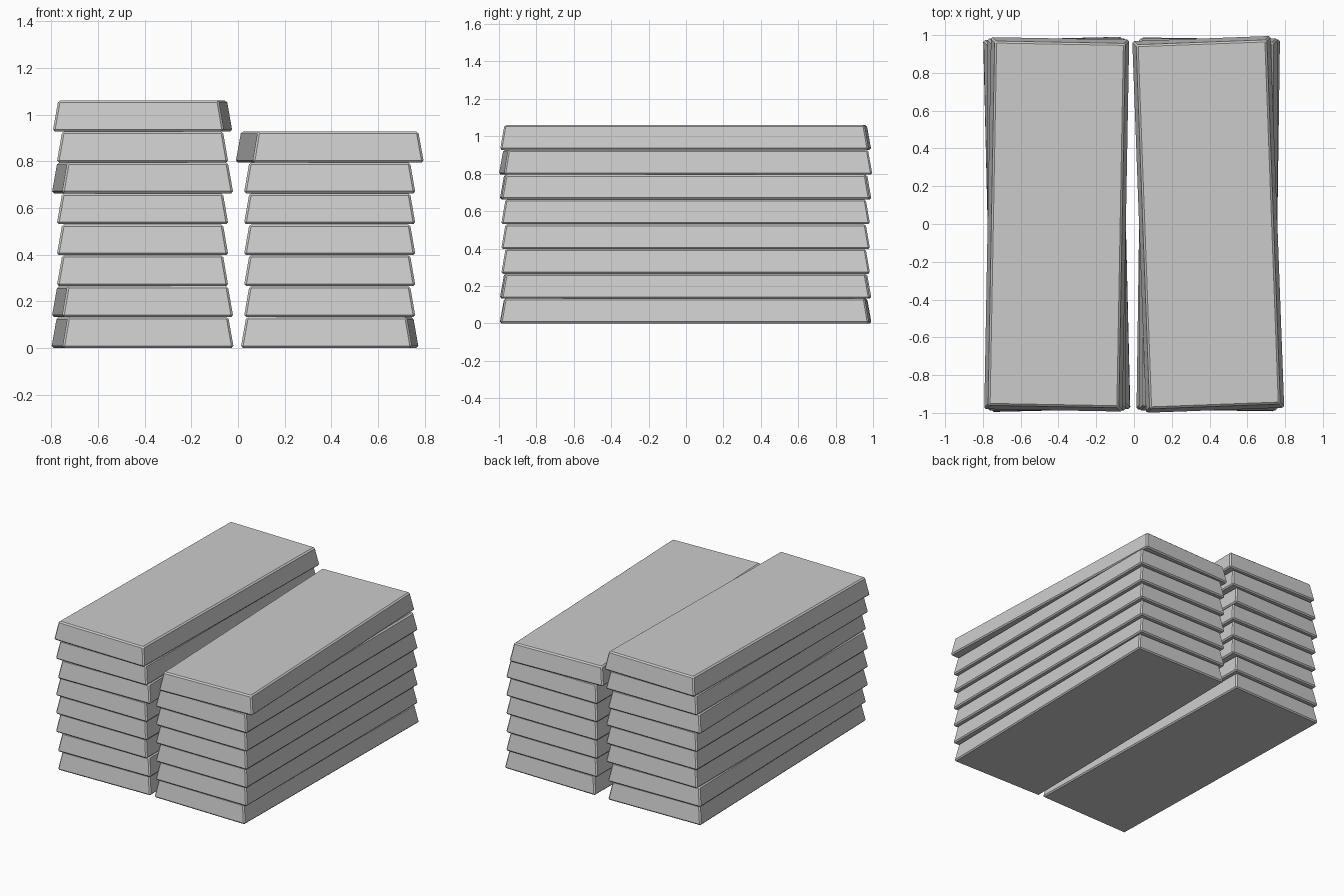
import bpy, bmesh
from mathutils import Matrix

if "Cube" in bpy.data.objects:
    bpy.data.objects.remove(bpy.data.objects["Cube"])

W, L, H = 0.735, 1.972, 0.1325   # bottom width, length, height of one ingot
INSET = 0.023                    # taper of each side towards the top
BEVEL = 0.009


def ingot(name, x, y, z, turn):
    bm = bmesh.new()
    bmesh.ops.create_cube(bm, size=1.0)
    for v in bm.verts:
        inset = INSET if v.co.z > 0 else 0.0
        v.co.x *= W - 2 * inset
        v.co.y *= L - 2 * inset
        v.co.z = (v.co.z + 0.5) * H
    bmesh.ops.bevel(bm, geom=bm.edges[:], offset=BEVEL, segments=1,
                    affect='EDGES', profile=0.5)
    bmesh.ops.recalc_face_normals(bm, faces=bm.faces[:])
    mesh = bpy.data.meshes.new(name)
    bm.to_mesh(mesh)
    bm.free()
    obj = bpy.data.objects.new(name, mesh)
    obj.matrix_world = Matrix.Translation((x, y, z)) @ Matrix.Rotation(turn, 4, 'Z')
    bpy.context.collection.objects.link(obj)


# Two stacks: centre x and the slight turn of each layer, bottom to top
stacks = {
    "left_ingot": (-0.409, [0.024, 0.022, 0, 0, 0, 0.022, 0, -0.018]),
    "right_ingot": (0.393, [-0.014, 0, 0, 0, 0, 0, 0.037]),
}
for name, (x, turns) in stacks.items():
    for i, turn in enumerate(turns):
        ingot(f"{name}_{i + 1}", x, -0.002, i * H, turn)
